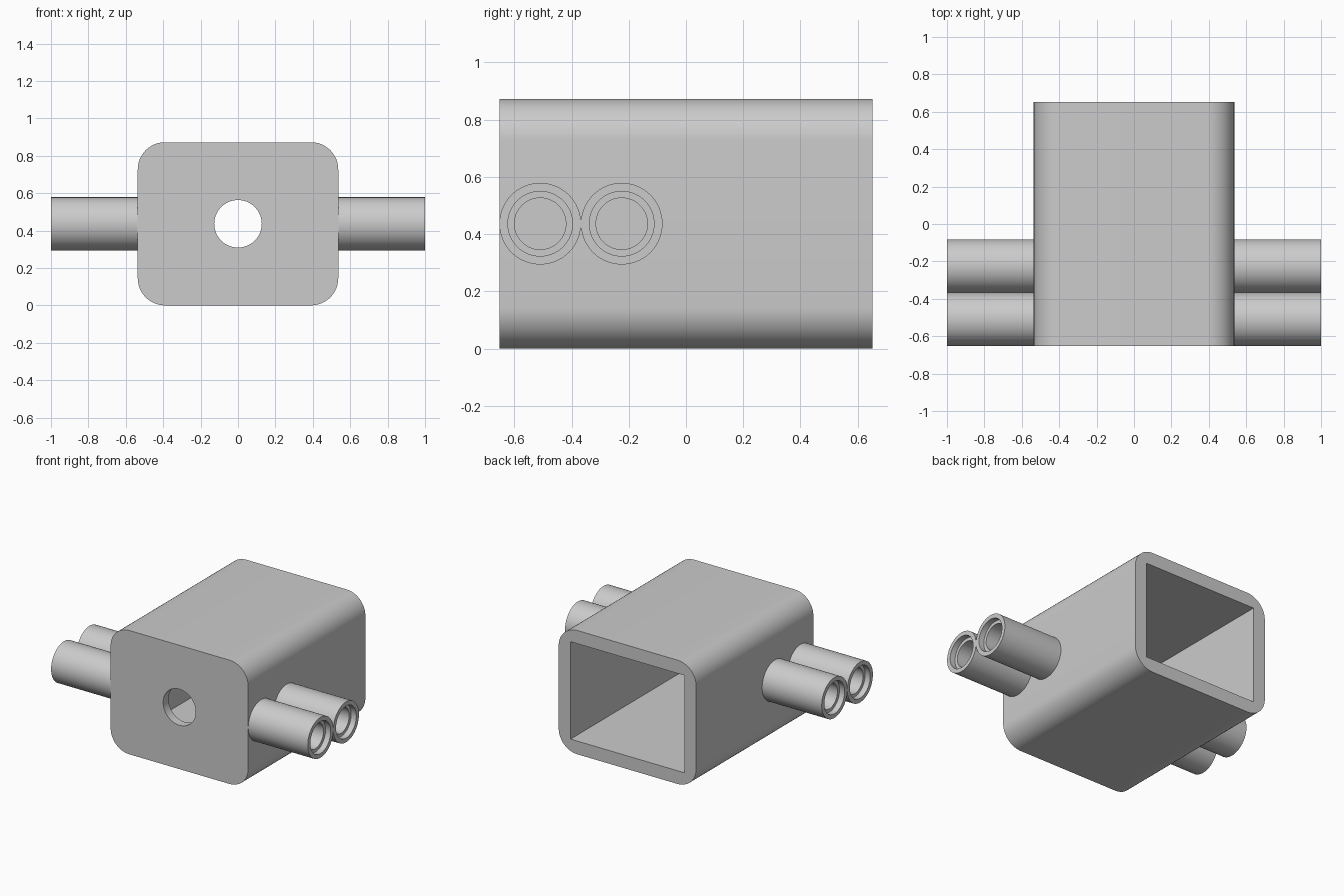
import bpy, bmesh, math
from mathutils import Matrix

cube = bpy.data.objects.get("Cube")
if cube:
    bpy.data.objects.remove(cube, do_unlink=True)

HALF_X, HALF_Y, HEIGHT = 0.536, 0.652, 0.872   # outer body
CORNER, WALL, FRONT_WALL = 0.145, 0.093, 0.06
MID_Z = HEIGHT / 2
TUBE_R = 0.1425

grey = bpy.data.materials.new("light grey")
grey.use_nodes = True
GREY = (0.6, 0.6, 0.6, 1)
grey.diffuse_color = GREY
grey.node_tree.nodes["Principled BSDF"].inputs["Base Color"].default_value = GREY


def finish(bm, name):
    """Turn a bmesh into a linked object with the grey material."""
    bmesh.ops.recalc_face_normals(bm, faces=bm.faces)
    mesh = bpy.data.meshes.new(name)
    bm.to_mesh(mesh)
    bm.free()
    mesh.materials.append(grey)
    obj = bpy.data.objects.new(name, mesh)
    bpy.context.collection.objects.link(obj)
    return obj


def activate(obj):
    bpy.ops.object.select_all(action='DESELECT')
    obj.select_set(True)
    bpy.context.view_layer.objects.active = obj


def smooth(obj):
    activate(obj)
    bpy.ops.object.shade_smooth_by_angle(angle=math.radians(30))


def cut(obj, cutter):
    """Subtract the cutter from the object, then discard it."""
    cutter.hide_render = True
    mod = obj.modifiers.new("cut", 'BOOLEAN')
    mod.operation, mod.solver, mod.object = 'DIFFERENCE', 'EXACT', cutter
    activate(obj)
    bpy.ops.object.modifier_apply(modifier=mod.name)
    bpy.data.objects.remove(cutter, do_unlink=True)


# Body: rounded rectangle extruded from front to back
bm = bmesh.new()
profile = []
STEPS = 12
for i, (sx, sz) in enumerate([(1, 1), (-1, 1), (-1, -1), (1, -1)]):
    cx, cz = sx * (HALF_X - CORNER), MID_Z + sz * (MID_Z - CORNER)
    for k in range(STEPS + 1):
        a = math.pi / 2 * (i + k / STEPS)
        profile.append(bm.verts.new((cx + CORNER * math.cos(a), -HALF_Y,
                                     cz + CORNER * math.sin(a))))
face = bm.faces.new(profile)
ext = bmesh.ops.extrude_face_region(bm, geom=[face])
moved = [v for v in ext["geom"] if isinstance(v, bmesh.types.BMVert)]
bmesh.ops.translate(bm, verts=moved, vec=(0, 2 * HALF_Y, 0))
body = finish(bm, "body")

# Square-cornered cavity, open at the back
bm = bmesh.new()
y0, y1 = -HALF_Y + FRONT_WALL, HALF_Y + 0.2
bmesh.ops.create_cube(bm, size=1, matrix=Matrix.Translation((0, (y0 + y1) / 2, MID_Z))
                      @ Matrix.Diagonal((2 * (HALF_X - WALL), y1 - y0,
                                         HEIGHT - 2 * WALL, 1)))
cut(body, finish(bm, "cavity_cutter"))

# Round hole through the front wall
bm = bmesh.new()
bmesh.ops.create_cone(bm, cap_ends=True, segments=64, radius1=0.127, radius2=0.127,
                      depth=0.4, matrix=Matrix.Translation((0, -HALF_Y, MID_Z))
                      @ Matrix.Rotation(math.pi / 2, 4, 'X'))
cut(body, finish(bm, "front_hole_cutter"))
smooth(body)

# Side tubes: lathed section (x, radius) with a stepped bore
SECTION = [(0.50, TUBE_R), (1.0, TUBE_R), (1.0, 0.113), (0.96, 0.113),
           (0.96, 0.09), (HALF_X + 0.002, 0.09)]
SEG = 64


def tube(name, side, y):
    bm = bmesh.new()
    rings = [[bm.verts.new((side * x, y + r * math.cos(2 * math.pi * k / SEG),
                            MID_Z + r * math.sin(2 * math.pi * k / SEG)))
              for k in range(SEG)] for x, r in SECTION]
    for a, b in zip(rings, rings[1:]):
        for k in range(SEG):
            n = (k + 1) % SEG
            bm.faces.new((a[k], a[n], b[n], b[k]))
    bm.faces.new(rings[0])
    bm.faces.new(rings[-1])
    smooth(finish(bm, name))


for side, label in ((1, "left"), (-1, "right")):
    tube(label + "_front_tube", side, -HALF_Y + TUBE_R)
    tube(label + "_rear_tube", side, -HALF_Y + 3 * TUBE_R)
